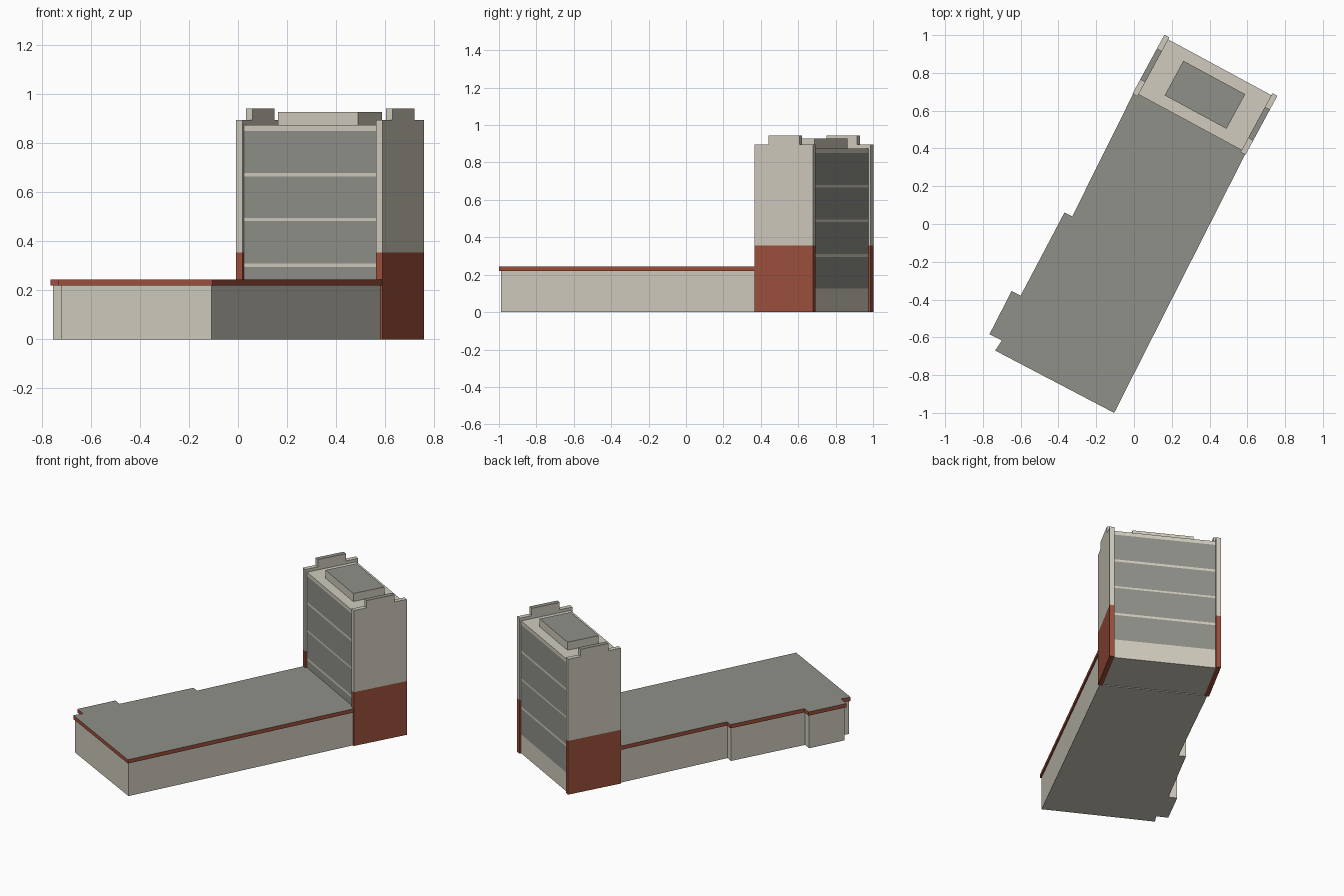
import bpy, bmesh, math
from mathutils import Vector, Matrix

if "Cube" in bpy.data.objects:
    bpy.data.objects.remove(bpy.data.objects["Cube"])


def material(name, rgb):
    m = bpy.data.materials.new(name)
    m.diffuse_color = (*rgb, 1)
    m.use_nodes = True
    m.node_tree.nodes["Principled BSDF"].inputs["Base Color"].default_value = m.diffuse_color
    return m


CREAM = material("cream render", (0.63, 0.60, 0.515))
BRICK = material("red brick", (0.342, 0.08, 0.045))
GREY = material("grey glass and roofing", (0.28, 0.28, 0.255))
MATS = [CREAM, BRICK, GREY]

# Tower frame: x' along its width, y' along its depth
TOWER = Matrix.Translation((0.3755, 0.684, 0)) @ Matrix.Rotation(math.radians(-28.4), 4, 'Z')
HALF_W, HALF_D, FIN_T, RECESS = 0.34, 0.1775, 0.03, 0.012


def prism(name, outline, sweep, rule, cuts=(), matrix=Matrix()):
    """Extrude a closed outline, cut it at given heights, colour faces by rule(centre, normal)."""
    bm = bmesh.new()
    face = bm.faces.new([bm.verts.new(p) for p in outline])
    ext = bmesh.ops.extrude_face_region(bm, geom=[face], use_keep_orig=True)
    bmesh.ops.translate(bm, vec=sweep, verts=[v for v in ext["geom"] if isinstance(v, bmesh.types.BMVert)])
    for z in cuts:
        bmesh.ops.bisect_plane(bm, geom=bm.verts[:] + bm.edges[:] + bm.faces[:],
                               plane_co=(0, 0, z), plane_no=(0, 0, 1))
    bmesh.ops.recalc_face_normals(bm, faces=bm.faces)
    bm.normal_update()
    for f in bm.faces:
        f.material_index = rule(f.calc_center_median(), f.normal)
    mesh = bpy.data.meshes.new(name)
    bm.to_mesh(mesh)
    bm.free()
    for m in MATS:
        mesh.materials.append(m)
    ob = bpy.data.objects.new(name, mesh)
    ob.matrix_world = matrix
    bpy.context.collection.objects.link(ob)
    return ob


def rect(hx, hy, z):
    return [(-hx, -hy, z), (hx, -hy, z), (hx, hy, z), (-hx, hy, z)]


def inset(points, d):
    """Mitred inward offset of a counter-clockwise outline."""
    out = []
    for i, p in enumerate(points):
        a = (p - points[i - 1]).normalized()
        b = (points[(i + 1) % len(points)] - p).normalized()
        na, nb = Vector((-a.y, a.x)), Vector((-b.y, b.x))
        out.append(p + (na + nb) * d / (1 + na.dot(nb)))
    return out


# Low wing: cream walls under a slightly overhanging brick-edged roof
end_r = (TOWER @ Vector((HALF_W - 0.003, -HALF_D + RECESS, 0))).xy
end_l = (TOWER @ Vector((-HALF_W + 0.003, -HALF_D + RECESS, 0))).xy
outline = [Vector(p) for p in ((-0.735, -0.67), (-0.105, -1.0))] + [end_r, end_l] + [Vector(p) for p in (
    (-0.327, 0.04), (-0.368, 0.061), (-0.60, -0.379), (-0.648, -0.355),
    (-0.765, -0.583), (-0.70, -0.617))]
prism("low_wing_walls", [(p.x, p.y, 0) for p in inset(outline, 0.008)], (0, 0, 0.222),
      lambda c, n: 0)
prism("low_wing_roof", [(p.x, p.y, 0.22) for p in outline], (0, 0, 0.025),
      lambda c, n: 2 if n.z > 0.5 else 1)

# Tower body with four window bands on front and back
BANDS = [(0.125, 0.295), (0.31, 0.483), (0.495, 0.665), (0.68, 0.85)]


def body_rule(c, n):
    return 2 if abs(n.y) > 0.5 and any(a < c.z < b for a, b in BANDS) else 0


prism("tower_body", rect(HALF_W - FIN_T, HALF_D - RECESS, 0), (0, 0, 0.875), body_rule,
      [z for band in BANDS for z in band], TOWER)


# End walls with a raised stepped crest and brick base
def fin_rule(c, n):
    if n.z > 0.5 and c.z > 0.92:
        return 2
    return 1 if c.z < 0.355 else 0


profile = [(-HALF_D, 0), (HALF_D, 0), (HALF_D, 0.895), (0.095, 0.895), (0.095, 0.943),
           (-0.092, 0.943), (-0.092, 0.895), (-HALF_D, 0.895)]
for name, x in (("left_end_wall", -HALF_W), ("right_end_wall", HALF_W - FIN_T)):
    prism(name, [(x, y, z) for y, z in profile], (FIN_T, 0, 0), fin_rule, [0.355], TOWER)

# Rooftop plant room
prism("roof_plant_room", rect(0.186, 0.104, 0.87), (0, 0, 0.058),
      lambda c, n: 2 if n.z > 0.5 else 0, (), TOWER)
